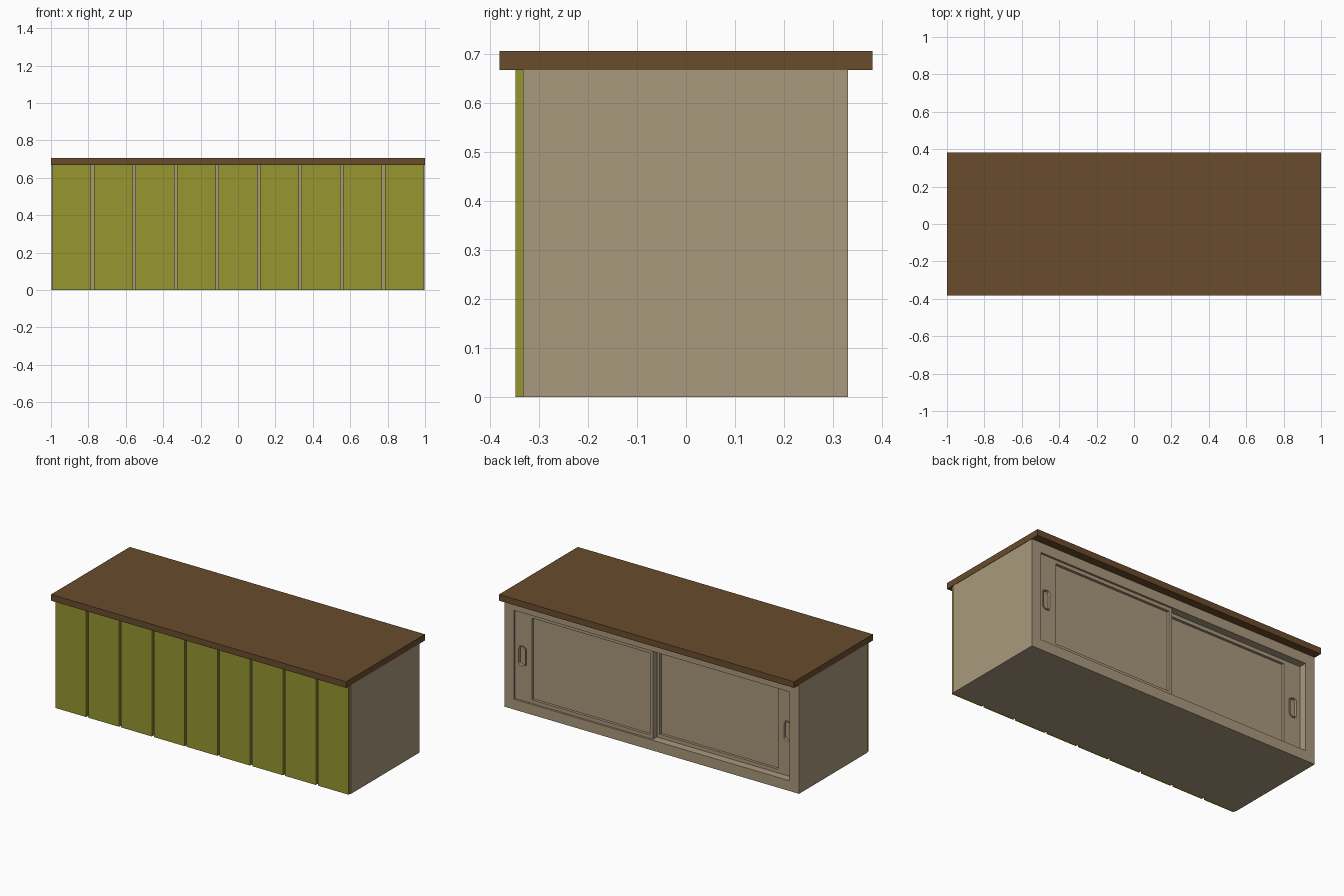
import bpy, bmesh, math

if "Cube" in bpy.data.objects:
    bpy.data.objects.remove(bpy.data.objects["Cube"])


def material(name, rgb):
    m = bpy.data.materials.new(name)
    m.diffuse_color = (*rgb, 1)
    m.use_nodes = True
    m.node_tree.nodes["Principled BSDF"].inputs["Base Color"].default_value = m.diffuse_color
    return m


BEIGE = material("beige_paint", (0.40, 0.32, 0.205))
BROWN = material("brown_wood", (0.144, 0.072, 0.026))
OLIVE = material("olive_panel", (0.305, 0.305, 0.03))


def finish(name, bm, mat):
    bmesh.ops.recalc_face_normals(bm, faces=bm.faces)
    me = bpy.data.meshes.new(name)
    bm.to_mesh(me)
    bm.free()
    ob = bpy.data.objects.new(name, me)
    bpy.context.collection.objects.link(ob)
    me.materials.append(mat)
    return ob


def box(name, x, y, z, mat):
    """Box from (min, max) ranges."""
    bm = bmesh.new()
    bmesh.ops.create_cube(bm, size=1)
    for v in bm.verts:
        v.co = [sum(r) / 2 + c * (r[1] - r[0]) for r, c in zip((x, y, z), v.co)]
    return finish(name, bm, mat)


def rounded_loop(cx, cz, w, h, r, y):
    """Rounded rectangle in the xz plane."""
    pts = []
    for i, (sx, sz) in enumerate(((1, 1), (-1, 1), (-1, -1), (1, -1))):
        for k in range(6):
            a = math.radians(90 * i + 18 * k)
            pts.append((cx + sx * (w / 2 - r) + r * math.cos(a), y,
                        cz + sz * (h / 2 - r) + r * math.sin(a)))
    return pts


def loft(name, loops, mat, closed):
    """Skin matching loops; closed joins last to first, otherwise ends are capped."""
    bm = bmesh.new()
    rings = [[bm.verts.new(p) for p in lp] for lp in loops]
    n = len(rings[0])
    for j in range(len(rings) if closed else len(rings) - 1):
        a, b = rings[j], rings[(j + 1) % len(rings)]
        for i in range(n):
            bm.faces.new((a[i], a[(i + 1) % n], b[(i + 1) % n], b[i]))
    if not closed:
        bm.faces.new(rings[0])
        bm.faces.new(rings[-1])
    return finish(name, bm, mat)


def cut(ob, cutter):
    mod = ob.modifiers.new("cut", 'BOOLEAN')
    mod.operation = 'DIFFERENCE'
    mod.solver = 'EXACT'
    mod.object = cutter
    bpy.context.view_layer.objects.active = ob
    bpy.ops.object.modifier_apply(modifier=mod.name)
    bpy.data.objects.remove(cutter)


BACK = 0.331
X_OPEN, Z0, Z1 = 0.934, 0.063, 0.607

# Cabinet body with a door opening at the back
body = box("cabinet_body", (-0.998, 0.998), (-0.333, BACK), (0, 0.668), BEIGE)
cut(body, box("opening_cutter", (-X_OPEN, X_OPEN), (BACK - 0.085, BACK + 0.1), (Z0, Z1), BEIGE))

# Worktop
box("worktop", (-1, 1), (-0.381, 0.381), (0.668, 0.706), BROWN)

# Front cladding panels
for i in range(9):
    cx = (i - 4) * 2 / 9
    box(f"front_panel_{i + 1}", (cx - 0.104, cx + 0.104), (-0.348, -0.333), (0, 0.668), OLIVE)


# Sliding doors: sunk centre field, wide handle stile, flush pull
def sliding_door(name, side, depth):
    y = BACK - depth

    def span(a, b):
        return tuple(sorted((side * a, side * b)))

    door = box(name, span(0.0, X_OPEN), (y - 0.034, y), (Z0, Z1), BEIGE)
    cut(door, box("field_cutter", span(0.02, 0.82), (y - 0.016, y + 0.1),
                  (Z0 + 0.022, Z1 - 0.022), BEIGE))
    hx, hz = side * 0.886, 0.335
    cut(door, loft("pull_cutter", [rounded_loop(hx, hz, 0.044, 0.114, 0.018, y + t)
                                   for t in (-0.014, 0.02)], BEIGE, False))
    loft(name + "_pull_rim", [rounded_loop(hx, hz, w, w + 0.07, r, y + t) for w, r, t in
                              ((0.058, 0.024, -0.002), (0.056, 0.023, 0.004),
                               (0.044, 0.018, 0.004), (0.042, 0.017, -0.002))], BEIGE, True)


sliding_door("outer_door", 1, 0.012)
sliding_door("inner_door", -1, 0.048)
